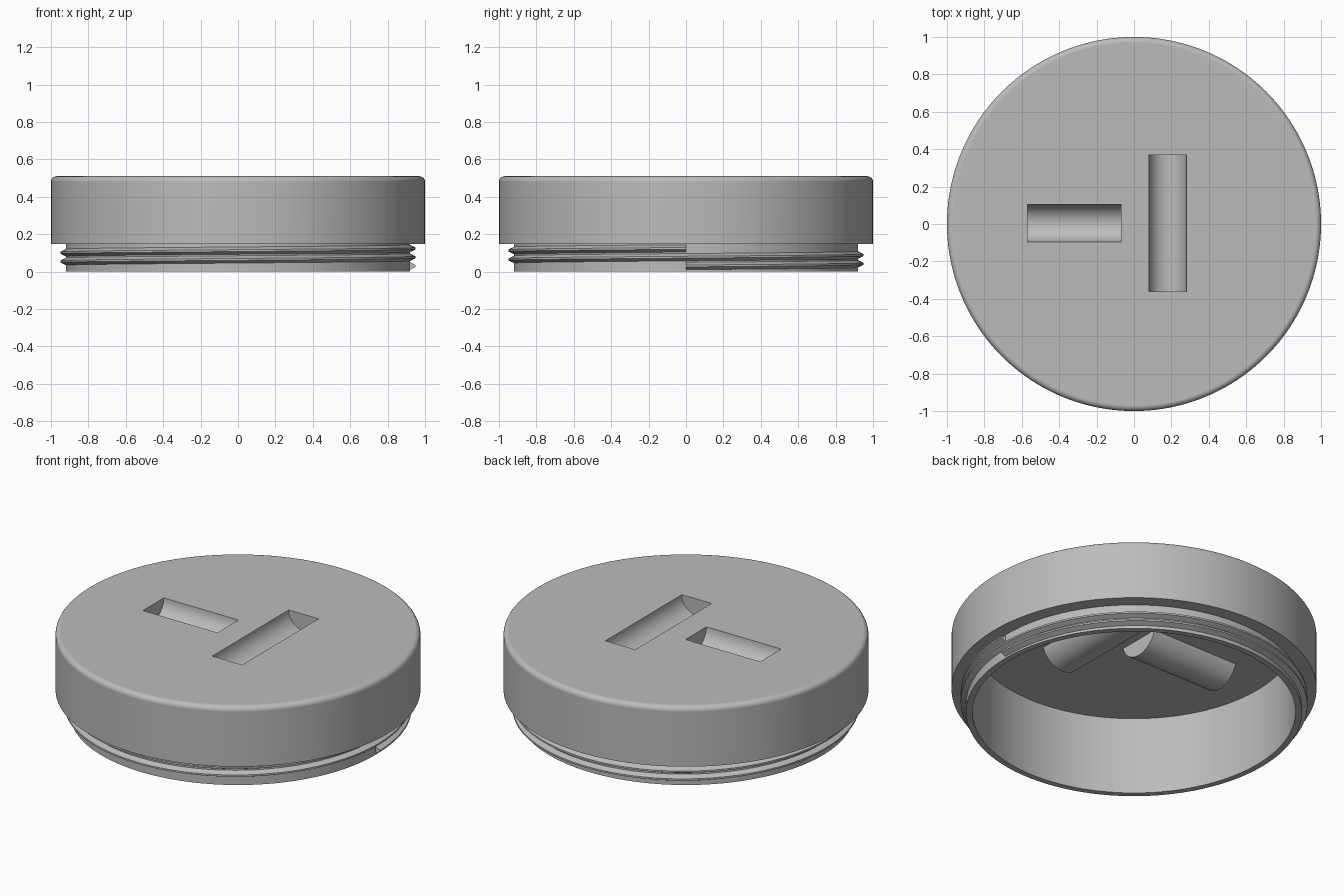
import bpy, bmesh, math
from math import sin, cos, pi
from mathutils import Matrix

cube = bpy.data.objects.get("Cube")
if cube:
    bpy.data.objects.remove(cube, do_unlink=True)

grey = bpy.data.materials.new("plain grey")
grey.use_nodes = True
GREY = (0.5, 0.5, 0.5, 1)
grey.diffuse_color = GREY
grey.node_tree.nodes["Principled BSDF"].inputs["Base Color"].default_value = GREY

TOP, WALL = 0.51, 0.04


def skin(name, sections, matrix=Matrix()):
    """Loft closed loops of points into a capped solid."""
    bm = bmesh.new()
    rings = [[bm.verts.new(matrix @ Matrix.Translation(p).to_translation()) for p in s] for s in sections]
    n = len(rings[0])
    for a, b in zip(rings, rings[1:]):
        for i in range(n):
            j = (i + 1) % n
            bm.faces.new((a[i], a[j], b[j], b[i]))
    bm.faces.new(rings[0][::-1])
    bm.faces.new(rings[-1])
    bmesh.ops.recalc_face_normals(bm, faces=bm.faces)
    mesh = bpy.data.meshes.new(name)
    bm.to_mesh(mesh)
    bm.free()
    mesh.materials.append(grey)
    ob = bpy.data.objects.new(name, mesh)
    bpy.context.collection.objects.link(ob)
    return ob


def circle(r, z, n=160):
    return [(r * cos(2 * pi * i / n), r * sin(2 * pi * i / n), z) for i in range(n)]


def trough(name, x, y, length, radius, turn, start, end, z):
    """Bar of round section lying along its own x axis."""
    steps = 48
    arc = [start + (end - start) * i / steps for i in range(steps + 1)]
    if end - start > 6:
        arc.pop()
    sections = [[(s * length / 2, radius * cos(a), radius * sin(a)) for a in arc] for s in (-1, 1)]
    return skin(name, sections, Matrix.Translation((x, y, z)) @ Matrix.Rotation(turn, 4, "Z"))


def combine(ob, other, operation):
    mod = ob.modifiers.new(operation.title(), "BOOLEAN")
    mod.operation, mod.object, mod.solver = operation, other, "EXACT"
    bpy.context.view_layer.objects.active = ob
    bpy.ops.object.modifier_apply(modifier=mod.name)
    bpy.data.objects.remove(other, do_unlink=True)


def smooth(ob):
    bpy.ops.object.select_all(action="DESELECT")
    ob.select_set(True)
    bpy.context.view_layer.objects.active = ob
    bpy.ops.object.shade_smooth_by_angle(angle=math.radians(30))
    mod = ob.modifiers.new("Weighted normals", "WEIGHTED_NORMAL")
    mod.keep_sharp = True


# Hollow lid: ceiling, inner wall, neck, shoulder, rim with rounded top edge
fillet = 0.03
profile = [(0.885, TOP - WALL), (0.885, 0), (0.92, 0), (0.92, 0.148), (1, 0.148)]
profile += [(1 - fillet + fillet * cos(k * pi / 12), TOP - fillet + fillet * sin(k * pi / 12))
            for k in range(7)]
lid = skin("lid", [circle(r, z) for r, z in profile])

# Two finger recesses with rounded floors that bulge into the inside
for x, y, length, turn in ((-0.32, 0.005, 0.5, 0), (0.18, 0.005, 0.73, pi / 2)):
    shell = trough("recess_shell", x, y, length + 2 * WALL, 0.1 + WALL, turn, pi + 0.1, 2 * pi - 0.1, TOP)
    combine(lid, shell, "UNION")
    cutter = trough("recess_cutter", x, y, length, 0.1, turn, 0, 2 * pi, TOP)
    combine(lid, cutter, "DIFFERENCE")
smooth(lid)

# Screw thread: two turns of a blunt ridge around the neck
turns, per_turn, pitch = 2, 128, 0.047
ridge = [(0.915, -0.022), (0.95, -0.005), (0.95, 0.005), (0.915, 0.022)]
sections = []
for i in range(turns * per_turn + 1):
    a = 2 * pi * i / per_turn
    rise = 0.03 + pitch * i / per_turn
    sections.append([(r * cos(a), r * sin(a), z + rise) for r, z in ridge])
thread = skin("screw_thread", sections)
smooth(thread)
